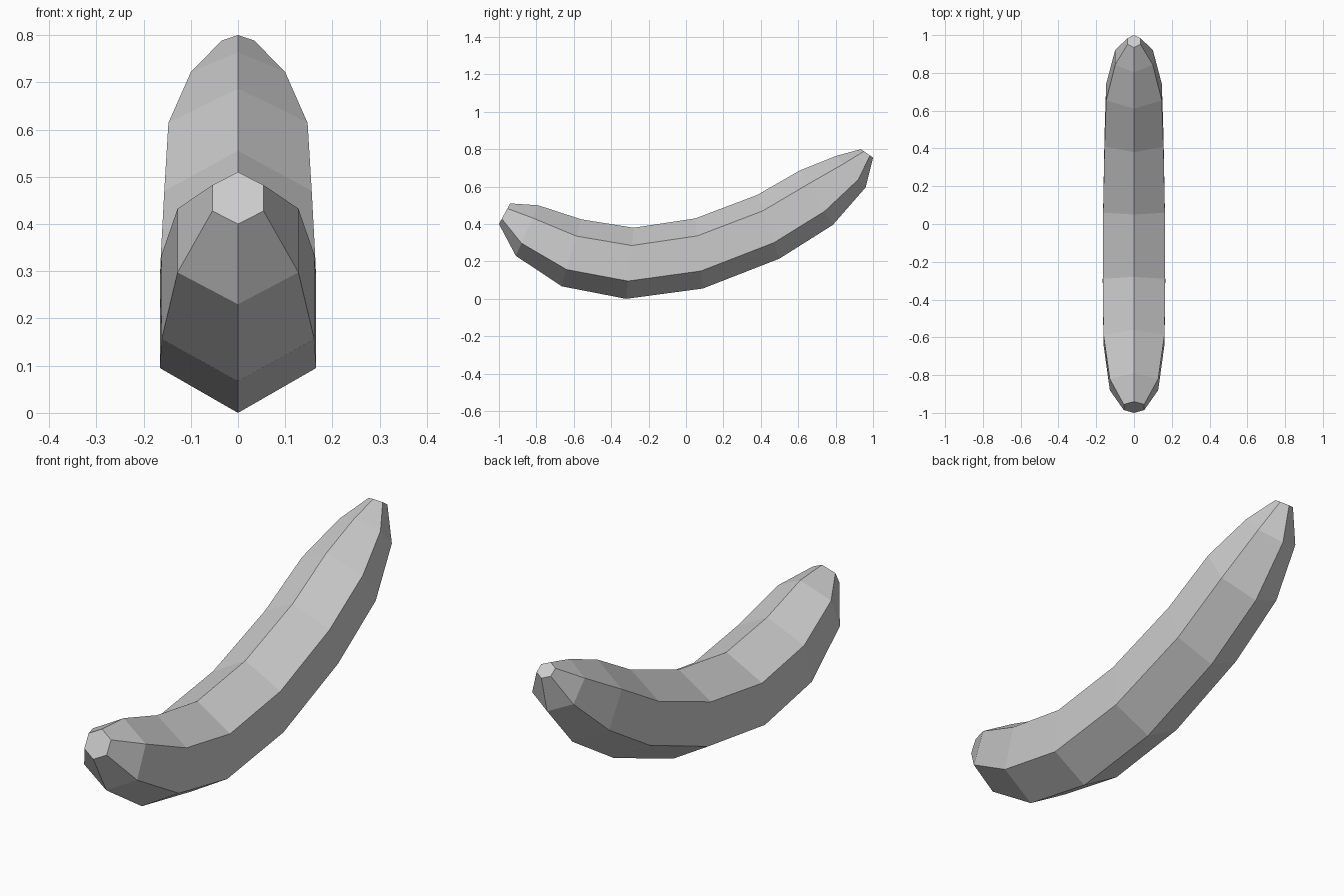
import bpy
import bmesh
from math import cos, sin, pi
from mathutils import Vector

old = bpy.data.objects.get("Cube")
if old:
    bpy.data.objects.remove(old, do_unlink=True)

SIDES = 6

# Underside and upper ridge point (y, z) of each cross-section, front to back
SECTIONS = [
    ((-1.0, 0.40), (-0.94, 0.51)),
    ((-0.91, 0.23), (-0.79, 0.50)),
    ((-0.665, 0.067), (-0.56, 0.425)),
    ((-0.32, 0.0), (-0.28, 0.38)),
    ((0.09, 0.055), (0.05, 0.43)),
    ((0.50, 0.215), (0.38, 0.555)),
    ((0.785, 0.395), (0.61, 0.687)),
    ((0.96, 0.595), (0.803, 0.764)),
    ((1.0, 0.755), (0.935, 0.80)),
]


def make_material(name, color):
    mat = bpy.data.materials.new(name)
    mat.use_nodes = True
    mat.diffuse_color = color
    mat.node_tree.nodes["Principled BSDF"].inputs["Base Color"].default_value = color
    return mat


def add_ring(bm, low, high):
    """Regular polygon with one corner on each of the two ridge points."""
    low, high = Vector((0, *low)), Vector((0, *high))
    centre, up = (low + high) / 2, (high - low) / 2
    across = Vector((up.length, 0, 0))
    angles = [2 * pi * i / SIDES for i in range(SIDES)]
    return [bm.verts.new(centre + up * cos(a) + across * sin(a)) for a in angles]


# Curved tapering body: rings joined by quads, closed by flat end caps
bm = bmesh.new()
rings = [add_ring(bm, low, high) for low, high in SECTIONS]
for a, b in zip(rings, rings[1:]):
    for i in range(SIDES):
        j = (i + 1) % SIDES
        bm.faces.new((a[i], a[j], b[j], b[i]))
bm.faces.new(rings[0])
bm.faces.new(rings[-1])
bmesh.ops.recalc_face_normals(bm, faces=bm.faces)

mesh = bpy.data.meshes.new("curved_body")
bm.to_mesh(mesh)
bm.free()
mesh.materials.append(make_material("light grey", (0.6, 0.6, 0.6, 1)))
body = bpy.data.objects.new("curved_body", mesh)
bpy.context.collection.objects.link(body)
